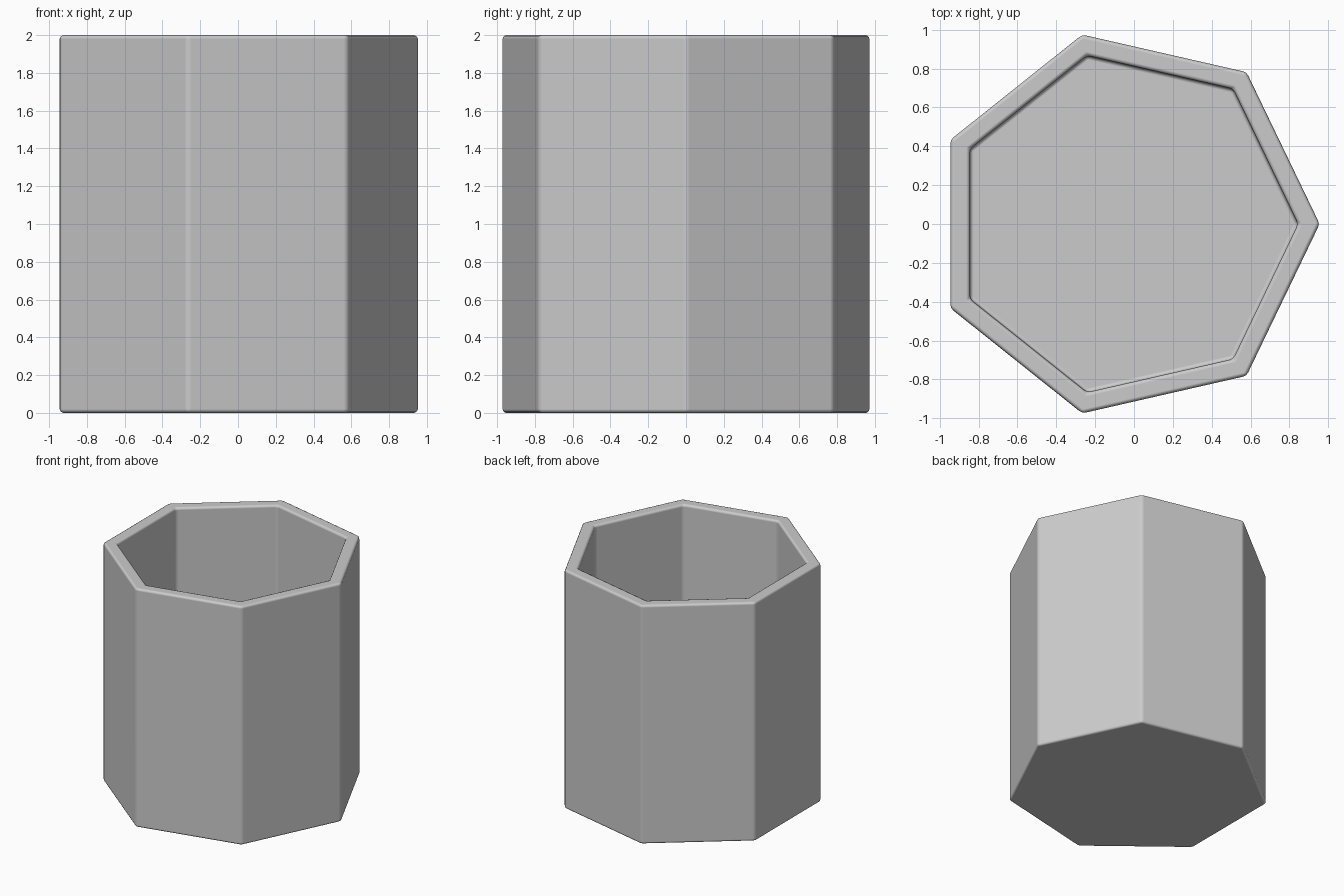
import bpy, bmesh, math

if "Cube" in bpy.data.objects:
    bpy.data.objects.remove(bpy.data.objects["Cube"])

SIDES, RADIUS, HEIGHT, WALL = 7, 1.0, 2.0, 0.1
INNER = RADIUS - WALL / math.cos(math.pi / SIDES)
X_SHIFT = -0.044  # centres the uneven seven-sided outline on x = 0


def ring(bm, radius, z):
    return [bm.verts.new((X_SHIFT + radius * math.cos(math.tau * i / SIDES),
                          radius * math.sin(math.tau * i / SIDES), z))
            for i in range(SIDES)]


# Seven-sided cup: outer wall, rim, inner wall, closed by base and floor
bm = bmesh.new()
rings = [ring(bm, r, z) for r, z in
         [(RADIUS, 0), (RADIUS, HEIGHT), (INNER, HEIGHT), (INNER, WALL)]]
for a, b in zip(rings, rings[1:]):
    for i in range(SIDES):
        j = (i + 1) % SIDES
        bm.faces.new((a[i], a[j], b[j], b[i]))
bm.faces.new(rings[0][::-1])
bm.faces.new(rings[-1])
bmesh.ops.recalc_face_normals(bm, faces=bm.faces)
mesh = bpy.data.meshes.new("cup")
bm.to_mesh(mesh)
bm.free()
cup = bpy.data.objects.new("cup", mesh)
bpy.context.collection.objects.link(cup)
mesh.shade_smooth()

# Small softened edges with flat-looking faces
bevel = cup.modifiers.new("soft_edges", 'BEVEL')
bevel.width = 0.02
bevel.segments = 2
bevel.limit_method = 'ANGLE'
bevel.harden_normals = True
